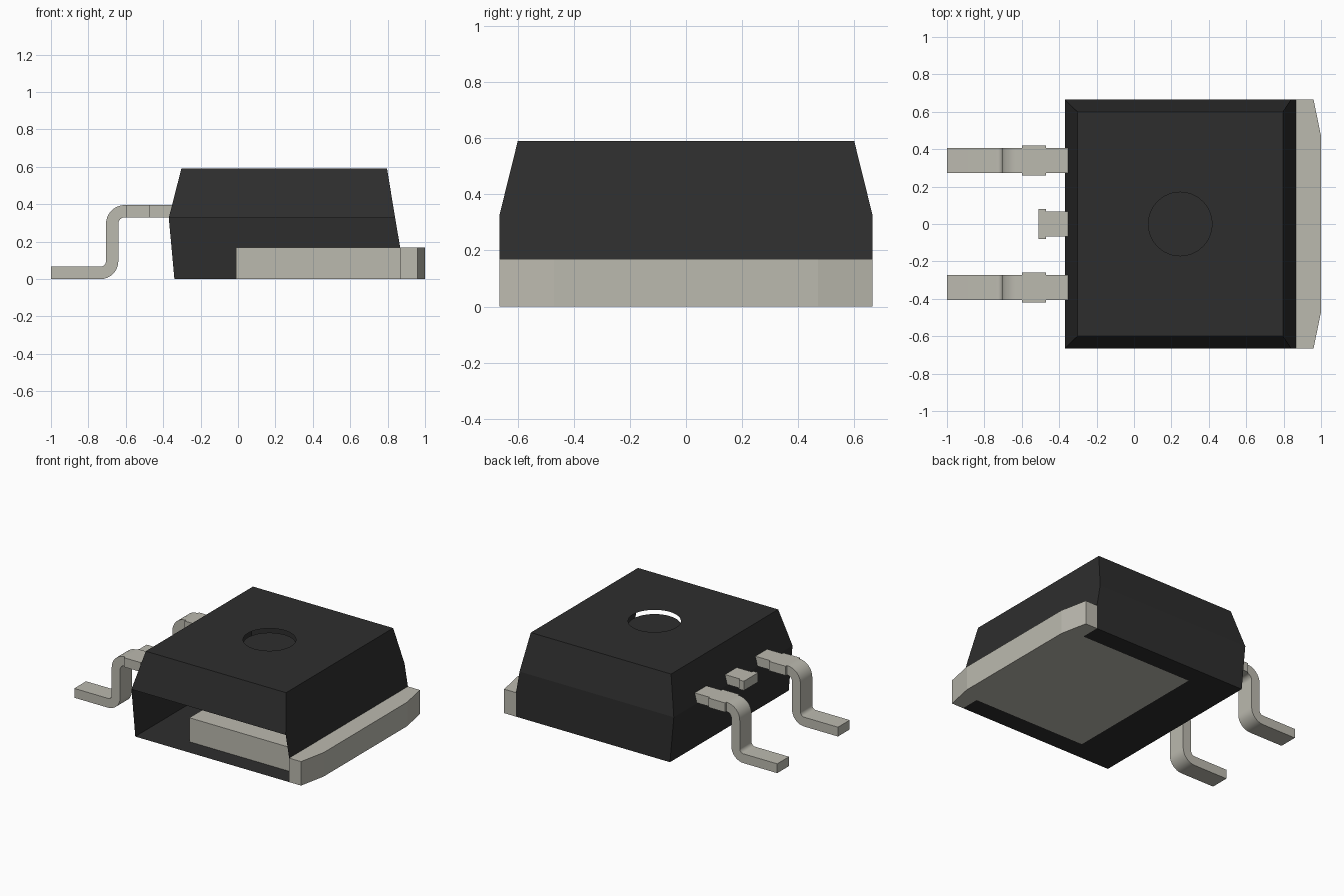
import bpy, bmesh, math

cube = bpy.data.objects.get("Cube")
if cube:
    bpy.data.objects.remove(cube, do_unlink=True)


def material(name, rgb):
    m = bpy.data.materials.new(name)
    m.diffuse_color = (*rgb, 1)
    m.use_nodes = True
    bsdf = m.node_tree.nodes["Principled BSDF"]
    bsdf.inputs["Base Color"].default_value = (*rgb, 1)
    bsdf.inputs["Roughness"].default_value = 0.6
    return m


BLACK = material("black plastic", (0.027, 0.027, 0.027))
METAL = material("tinned metal", (0.50, 0.49, 0.43))


def finish(name, bm, mat, recalc=True):
    if recalc:
        bmesh.ops.recalc_face_normals(bm, faces=bm.faces)
    me = bpy.data.meshes.new(name)
    bm.to_mesh(me)
    bm.free()
    me.materials.append(mat)
    ob = bpy.data.objects.new(name, me)
    bpy.context.collection.objects.link(ob)
    return ob


def prism(name, outline, vec, mat):
    """Extrude a closed outline of 3D points along vec."""
    bm = bmesh.new()
    face = bm.faces.new([bm.verts.new(p) for p in outline])
    new = bmesh.ops.extrude_face_region(bm, geom=[face])["geom"]
    bmesh.ops.translate(bm, vec=vec, verts=[g for g in new if isinstance(g, bmesh.types.BMVert)])
    return finish(name, bm, mat)


def box(name, x0, x1, y, half, z0, z1, mat):
    pts = [(x0, y - half, z0), (x1, y - half, z0), (x1, y + half, z0), (x0, y + half, z0)]
    return prism(name, pts, (0, 0, z1 - z0), mat)


def arc(cx, cz, r, a0, a1, n=8):
    return [(cx + r * math.cos(math.radians(a0 + (a1 - a0) * i / n)),
             cz + r * math.sin(math.radians(a0 + (a1 - a0) * i / n))) for i in range(n + 1)]


# Main dimensions
W = 0.665            # half width of the body
TAB_W = 0.53         # half width of the tab under the body
TAB_X, TAB_Z = 0.867, 0.17
MID, TOP = 0.327, 0.59
HOLE_X, HOLE_R, SEG = 0.247, 0.17, 48


def circle(z):
    # starts at the front left corner direction, counter-clockwise
    return [(HOLE_X + HOLE_R * math.cos(math.radians(225) + 2 * math.pi * i / SEG),
             HOLE_R * math.sin(math.radians(225) + 2 * math.pi * i / SEG), z) for i in range(SEG)]


# Body: thin shell, open at the lower front
bm = bmesh.new()


def rect(x0, x1, y, z):
    return [bm.verts.new(p) for p in ((x0, -y, z), (x1, -y, z), (x1, y, z), (x0, y, z))]


low = rect(-0.34, TAB_X, W, 0)
mid = rect(-0.37, 0.84, W, MID)
top = rect(-0.303, 0.797, 0.60, TOP)
lip = [bm.verts.new((TAB_X, s * W, TAB_Z)) for s in (-1, 1)]
for i in range(4):
    j = (i + 1) % 4
    bm.faces.new((mid[i], mid[j], top[j], top[i]))
bm.faces.new((low[3], low[0], mid[0], mid[3]))
bm.faces.new((low[2], low[3], mid[3], mid[2], lip[1]))
bm.faces.new((lip[0], lip[1], mid[2], mid[1]))
# Top face around the round marker
ring = [bm.verts.new(p) for p in circle(TOP)]
Q = SEG // 4
for i in range(4):
    inner = [ring[k % SEG] for k in range(i * Q, (i + 1) * Q + 1)]
    bm.faces.new([top[i], top[(i + 1) % 4]] + inner[::-1])
# Underside frame around the tab
notch = [bm.verts.new(p) for p in ((TAB_X, -TAB_W, 0), (-0.01, -TAB_W, 0),
                                   (-0.01, TAB_W, 0), (TAB_X, TAB_W, 0))]
bm.faces.new([low[0], low[1]] + notch + [low[2], low[3]])
finish("body", bm, BLACK)

# Sunken floor of the round marker
bm = bmesh.new()
bm.faces.new([bm.verts.new(p) for p in circle(TOP - 0.03)])
finish("marker_floor", bm, BLACK, recalc=False)

# Heat tab, wider and chamfered where it leaves the body
half = [(-0.01, TAB_W), (TAB_X, TAB_W), (TAB_X, W), (0.96, W), (1.0, 0.47)]
outline = [(x, -y, 0) for x, y in half] + [(x, y, 0) for x, y in reversed(half)]
prism("heat_tab", outline, (0, 0, TAB_Z), METAL)

# Bent leads on both sides
Z0, Z1, T, LW, WW = 0.33, 0.396, 0.066, 0.066, 0.08
profile = ([(-1, 0)] + arc(-0.735, 0.095, 0.095, -90, 0) + arc(-0.605, 0.295, 0.035, 180, 90)
           + [(-0.60, Z0), (-0.60, Z1)] + arc(-0.605, 0.295, 0.101, 90, 180)
           + arc(-0.735, 0.095, 0.029, 0, -90) + [(-1, T)])
for side, y in (("left", 0.34), ("right", -0.34)):
    lead = prism(f"{side}_lead", [(x, y - LW, z) for x, z in profile], (0, 2 * LW, 0), METAL)
    bpy.ops.object.select_all(action="DESELECT")
    lead.select_set(True)
    bpy.context.view_layer.objects.active = lead
    bpy.ops.object.shade_smooth_by_angle(angle=math.radians(30))
    box(f"{side}_lead_shoulder", -0.60, -0.47, y, WW, Z0, Z1, METAL)
    box(f"{side}_lead_neck", -0.47, -0.352, y, LW, Z0, Z1, METAL)

# Short cut lead in the middle
box("middle_lead_shoulder", -0.51, -0.47, 0, WW, Z0, Z1, METAL)
box("middle_lead_neck", -0.47, -0.352, 0, LW, Z0, Z1, METAL)
